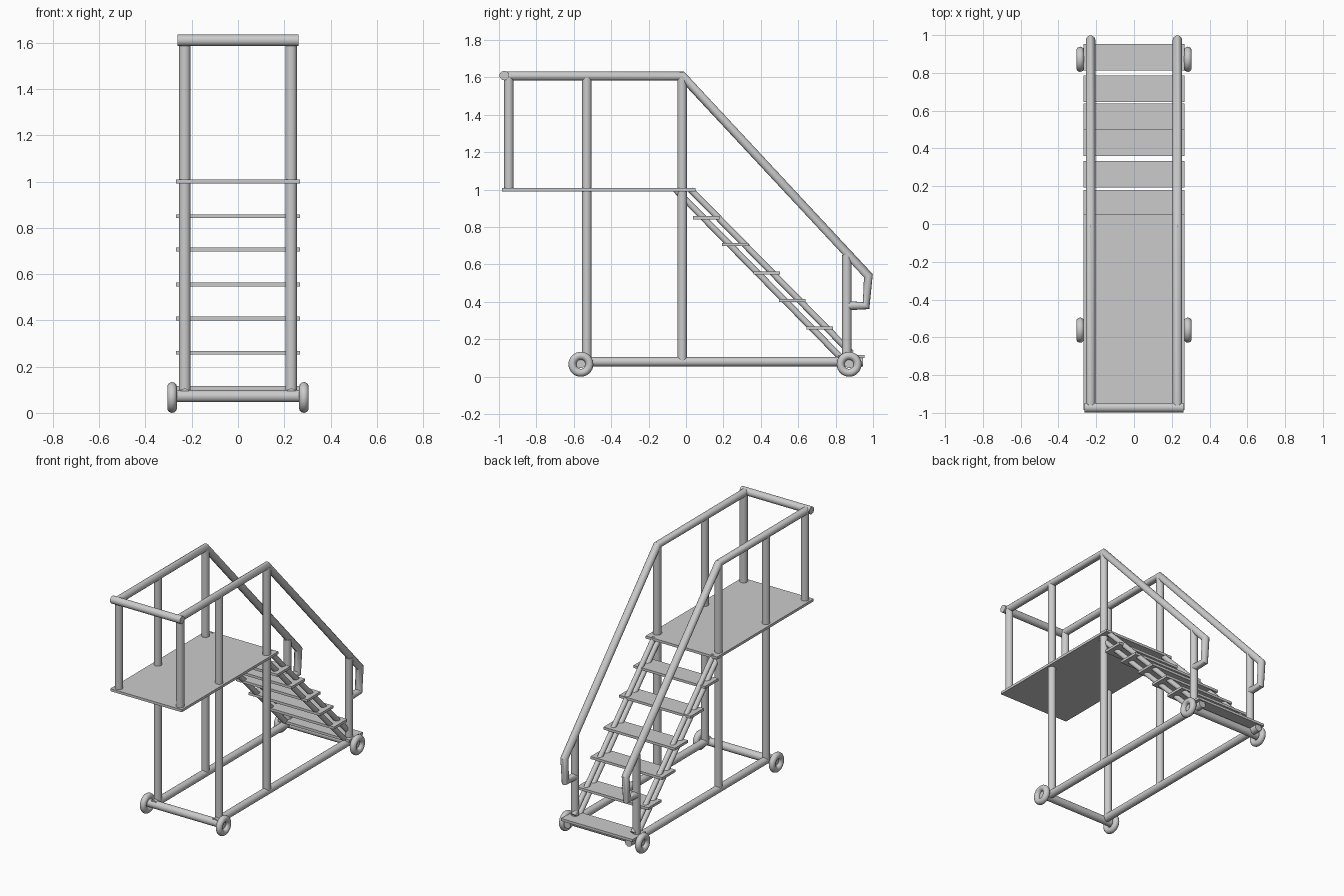
import bpy, math
from mathutils import Vector

if "Cube" in bpy.data.objects:
    bpy.data.objects.remove(bpy.data.objects["Cube"])


def smooth(ob, name):
    ob.name = name
    bpy.ops.object.shade_smooth_by_angle(angle=math.radians(40))
    return ob


def tube(name, a, b, r=0.025):
    a, b = Vector(a), Vector(b)
    d = b - a
    bpy.ops.mesh.primitive_cylinder_add(vertices=24, radius=r, depth=d.length, location=(a + b) / 2)
    ob = bpy.context.object
    ob.rotation_euler = d.to_track_quat('Z', 'Y').to_euler()
    return smooth(ob, name)


def plate(name, y0, y1, z, t=0.017, half=0.268):
    bpy.ops.mesh.primitive_cube_add(size=1, location=(0, (y0 + y1) / 2, z))
    ob = bpy.context.object
    ob.name = name
    ob.scale = (2 * half, y1 - y0, t)


def bent_pipe(name, pts, r):
    cu = bpy.data.curves.new(name, 'CURVE')
    cu.dimensions = '3D'
    cu.bevel_depth = r
    cu.bevel_resolution = 4
    cu.use_fill_caps = True
    sp = cu.splines.new('POLY')
    sp.points.add(len(pts) - 1)
    for p, co in zip(sp.points, pts):
        p.co = (*co, 1)
    ob = bpy.data.objects.new(name, cu)
    bpy.context.collection.objects.link(ob)
    bpy.ops.object.select_all(action='DESELECT')
    ob.select_set(True)
    bpy.context.view_layer.objects.active = ob
    bpy.ops.object.convert(target='MESH')
    smooth(bpy.context.object, name)


# platform and stair treads
plate("platform", -0.985, 0.05, 1.0)
treads = [(0.037, 0.85), (0.192, 0.707), (0.36, 0.555),
          (0.497, 0.408), (0.645, 0.26), (0.812, 0.108)]
for i, (y, z) in enumerate(treads):
    plate(f"tread_{i + 1}", y, y + 0.142, z)

for s, side in ((-1, "left"), (1, "right")):
    x = 0.23 * s
    # handrail with bent grip at the foot of the stairs
    bent_pipe(f"{side}_handrail",
              [(x, -0.97, 1.608), (x, -0.02, 1.608), (x, 0.975, 0.54),
               (x, 0.963, 0.38), (x, 0.86, 0.38)], 0.025)
    # posts
    tube(f"{side}_end_post", (x, -0.947, 1.0), (x, -0.947, 1.6))
    tube(f"{side}_middle_post", (x, -0.53, 0.08), (x, -0.53, 1.6))
    tube(f"{side}_stair_top_post", (x, -0.02, 0.08), (x, -0.02, 1.6))
    tube(f"{side}_stair_foot_post", (x, 0.86, 0.08), (x, 0.86, 0.65))
    # base rail
    tube(f"{side}_base_rail", (x, -0.575, 0.08), (x, 0.945, 0.08))
    # paired stair stringers
    xs = 0.222 * s
    tube(f"{side}_upper_stringer", (xs, 0.025, 1.0), (xs, 0.885, 0.125), 0.017)
    tube(f"{side}_lower_stringer", (xs, -0.055, 1.0), (xs, 0.835, 0.095), 0.017)
    # wheels
    for y, end in ((-0.562, "front"), (0.872, "rear")):
        bpy.ops.mesh.primitive_torus_add(major_radius=0.0455, minor_radius=0.021,
                                         major_segments=32, minor_segments=14,
                                         location=(0.285 * s, y, 0.0665),
                                         rotation=(0, math.pi / 2, 0))
        smooth(bpy.context.object, f"{side}_{end}_wheel")

# axles and cross bar
tube("front_axle", (-0.285, -0.562, 0.072), (0.285, -0.562, 0.072), 0.026)
tube("rear_axle", (-0.285, 0.872, 0.072), (0.285, 0.872, 0.072), 0.026)
tube("end_cross_rail", (-0.262, -0.972, 1.61), (0.262, -0.972, 1.61), 0.025)
